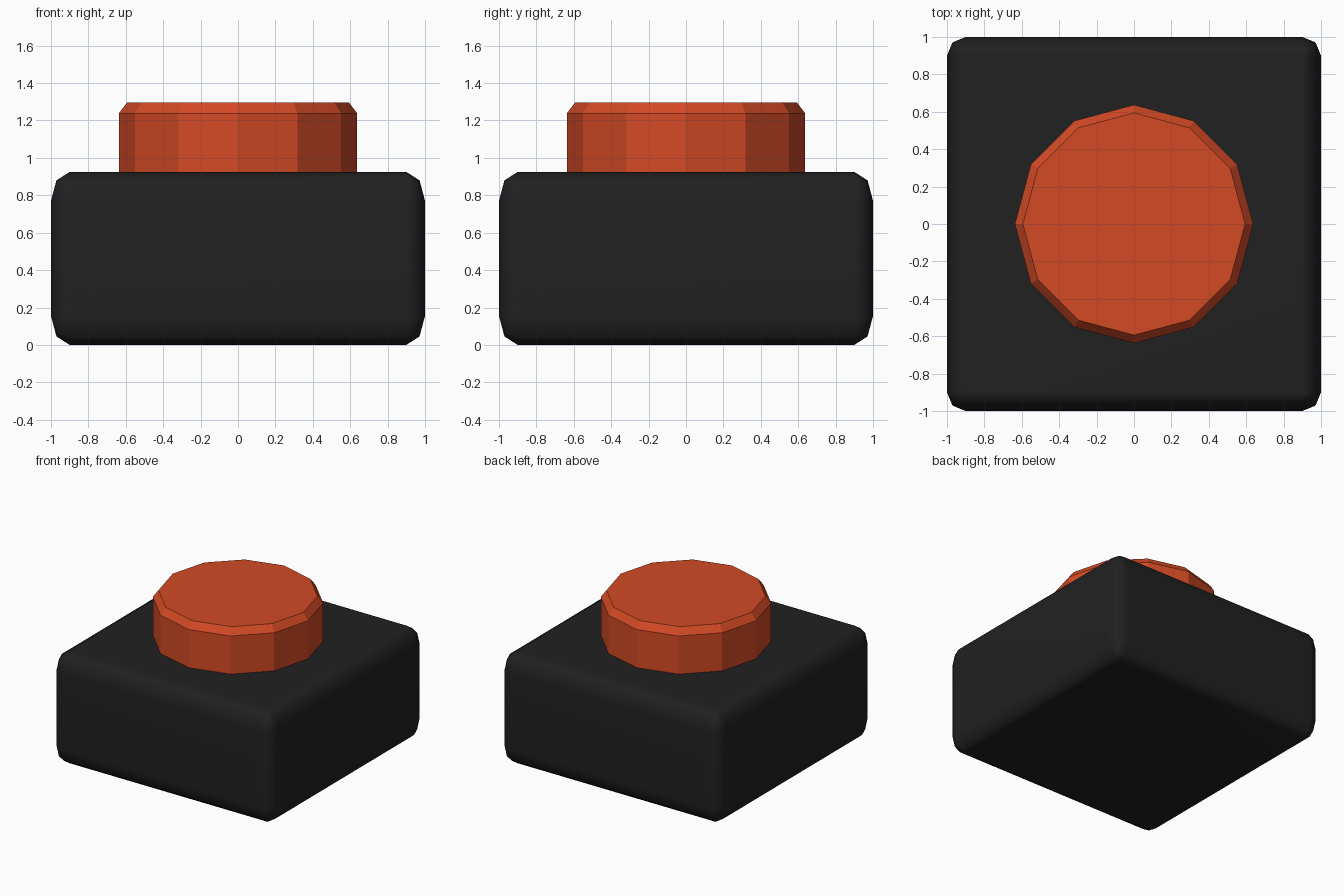
import bpy, bmesh, math

if "Cube" in bpy.data.objects:
    bpy.data.objects.remove(bpy.data.objects["Cube"])


def material(name, color):
    mat = bpy.data.materials.new(name)
    mat.diffuse_color = color
    mat.use_nodes = True
    mat.node_tree.nodes["Principled BSDF"].inputs["Base Color"].default_value = mat.diffuse_color
    return mat


def make_object(name, bm, mat):
    mesh = bpy.data.meshes.new(name)
    bm.to_mesh(mesh)
    bm.free()
    obj = bpy.data.objects.new(name, mesh)
    bpy.context.collection.objects.link(obj)
    mesh.materials.append(mat)
    return obj


BASE_H = 0.925
STRETCH = 1.55  # the rounded edges are taller than they are wide

# Base: rounded square block, stretched vertically
bm = bmesh.new()
bmesh.ops.create_cube(bm, size=2)
for v in bm.verts:
    v.co.z *= BASE_H / 2 / STRETCH
for f in bm.faces:
    f.smooth = True
base = make_object("base", bm, material("black", (0.015, 0.015, 0.015, 1)))
base.location.z = BASE_H / 2
base.scale.z = STRETCH
bevel = base.modifiers.new("rounded_edges", 'BEVEL')
bevel.width = 0.1
bevel.segments = 2
base.modifiers.new("flat_panels", 'WEIGHTED_NORMAL')

# Button: twelve-sided flat-shaded cap with a chamfered rim
bm = bmesh.new()
rings = []
for radius, z in [(0.637, 0.86), (0.637, 1.238), (0.594, 1.295)]:
    rings.append([bm.verts.new((radius * math.cos(i * math.tau / 12),
                                radius * math.sin(i * math.tau / 12), z))
                  for i in range(12)])
for low, high in zip(rings, rings[1:]):
    for i in range(12):
        j = (i + 1) % 12
        bm.faces.new((low[i], low[j], high[j], high[i]))
bm.faces.new(rings[-1])
bm.faces.new(rings[0][::-1])
make_object("button", bm, material("orange", (0.65, 0.068, 0.018, 1)))
